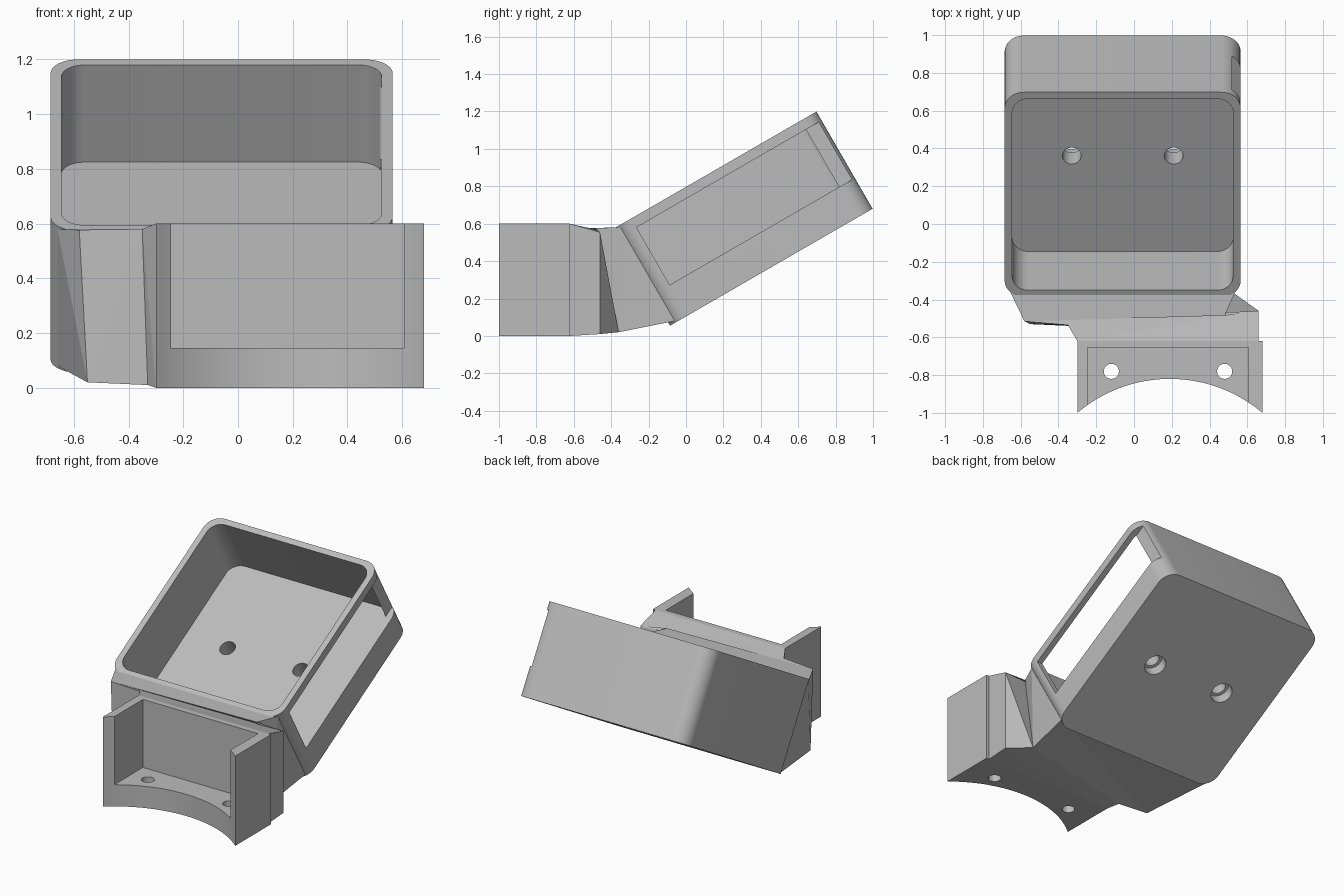
import bpy, bmesh, math
from mathutils import Matrix

if "Cube" in bpy.data.objects:
    bpy.data.objects.remove(bpy.data.objects["Cube"])

grey = bpy.data.materials.new("light_grey")
grey.diffuse_color = (0.5, 0.5, 0.5, 1)
grey.use_nodes = True
grey.node_tree.nodes["Principled BSDF"].inputs["Base Color"].default_value = grey.diffuse_color


def finish(name, bm):
    bmesh.ops.recalc_face_normals(bm, faces=bm.faces)
    me = bpy.data.meshes.new(name)
    bm.to_mesh(me)
    bm.free()
    me.materials.append(grey)
    ob = bpy.data.objects.new(name, me)
    bpy.context.collection.objects.link(ob)
    return ob


def prism(name, pts, z0, z1):
    """Extrude a flat outline from z0 to z1."""
    bm = bmesh.new()
    lo = [bm.verts.new((x, y, z0)) for x, y in pts]
    hi = [bm.verts.new((x, y, z1)) for x, y in pts]
    bm.faces.new(lo)
    bm.faces.new(hi)
    n = len(pts)
    for i in range(n):
        j = (i + 1) % n
        bm.faces.new((lo[i], lo[j], hi[j], hi[i]))
    return finish(name, bm)


def rect(x0, x1, y0, y1):
    return [(x0, y0), (x1, y0), (x1, y1), (x0, y1)]


def rounded(x0, x1, y0, y1, r, n=10):
    pts = []
    centres = [(x1 - r, y1 - r), (x0 + r, y1 - r), (x0 + r, y0 + r), (x1 - r, y0 + r)]
    for k, (cx, cy) in enumerate(centres):
        for i in range(n + 1):
            a = math.pi / 2 * (k + i / n)
            pts.append((cx + r * math.cos(a), cy + r * math.sin(a)))
    return pts


def circle(cx, cy, r, n=32):
    return [(cx + r * math.cos(2 * math.pi * i / n), cy + r * math.sin(2 * math.pi * i / n))
            for i in range(n)]


def cut(ob, cutter):
    mod = ob.modifiers.new("cut", 'BOOLEAN')
    mod.operation = 'DIFFERENCE'
    mod.solver = 'EXACT'
    mod.object = cutter
    bpy.context.view_layer.objects.active = ob
    bpy.ops.object.modifier_apply(modifier=mod.name)
    bpy.data.objects.remove(cutter)


def smooth(ob):
    bpy.ops.object.select_all(action='DESELECT')
    ob.select_set(True)
    bpy.context.view_layer.objects.active = ob
    bpy.ops.object.shade_smooth_by_angle(angle=math.radians(25))


# Tilted open tray, modelled flat and then tipped up 30 degrees
tray = prism("tray", rounded(-0.685, 0.565, 0, 1.25, 0.1), 0, 0.6)
cut(tray, prism("pocket", rounded(-0.645, 0.525, 0.04, 1.21, 0.085), 0.19, 0.7))
cut(tray, prism("side_slot", rect(0.52, 0.7, 0.107, 1.4), 0.19, 0.545))
for x in (-0.33, 0.21):
    cut(tray, prism("bore", circle(x, 0.625, 0.05), -0.1, 0.3))
    cut(tray, prism("counterbore", circle(x, 0.625, 0.07), -0.1, 0.07))
tray.data.transform(Matrix.Translation((0, -0.085, 0.055)) @ Matrix.Rotation(math.radians(30), 4, 'X'))
smooth(tray)

# Front bracket with a curved front edge
R, cx, cy = 0.757, 0.19, -1.577
half = math.asin(0.49 / R)
arc = [(cx + R * math.sin(t), cy + R * math.cos(t))
       for t in [half - 2 * half * i / 32 for i in range(33)]]
bracket = prism("bracket", arc[::-1] + [(0.68, -0.62), (-0.30, -0.62)], 0, 0.6)
cut(bracket, prism("bracket_pocket", rect(-0.245, 0.607, -1.2, -0.655), 0.145, 0.8))
for x in (-0.12, 0.48):
    cut(bracket, prism("screw_hole", circle(x, -0.78, 0.04), -0.1, 0.3))
smooth(bracket)

# Neck lofted from the bracket's back to the tray's front wall
# (corners: left bottom, right bottom, right top, left top)
sections = [
    [(-.30, -.62, 0), (.66, -.62, 0), (.66, -.62, .6), (-.30, -.62, .6)],
    [(-.33, -.54, .01), (.66, -.46, .01), (.66, -.46, .555), (-.35, -.535, .58)],
    [(-.55, -.53, .02), (.52, -.36, .02), (.48, -.485, .577), (-.58, -.515, .577)],
    [(-.66, -.06, .08), (.54, -.06, .08), (.54, -.35, .58), (-.66, -.35, .58)],
]
bm = bmesh.new()
rings = [[bm.verts.new(p) for p in s] for s in sections]
for a, b in zip(rings, rings[1:]):
    for i in range(4):
        j = (i + 1) % 4
        bm.faces.new((a[i], a[j], b[j], b[i]))
bm.faces.new(rings[0])
bm.faces.new(rings[-1])
bmesh.ops.triangulate(bm, faces=bm.faces)
finish("neck", bm)
